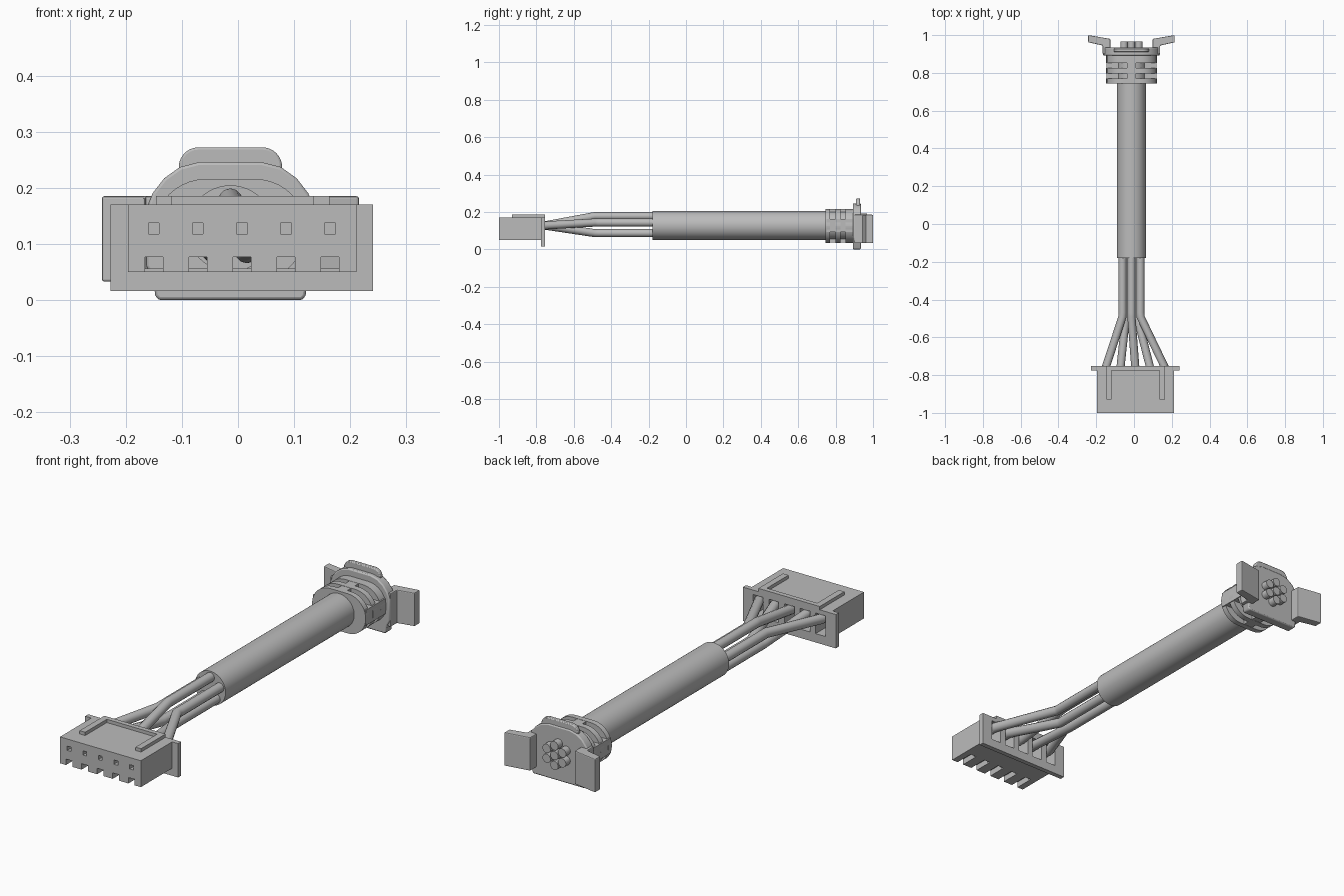
import bpy, bmesh, math
from mathutils import Vector

if bpy.data.objects.get("Cube"):
    bpy.data.objects.remove(bpy.data.objects["Cube"])

grey = bpy.data.materials.new("plain_grey")
grey.use_nodes = True
colour = (0.5, 0.5, 0.5, 1)
grey.diffuse_color = colour
grey.node_tree.nodes["Principled BSDF"].inputs["Base Color"].default_value = colour

CX, CZ = -0.0135, 0.1275      # cable axis
PITCH = 0.0785
SLOTS = [0.007 + PITCH * i for i in range(-2, 3)]


def finish(name, bm, smooth=False):
    bmesh.ops.recalc_face_normals(bm, faces=bm.faces)
    mesh = bpy.data.meshes.new(name)
    bm.to_mesh(mesh)
    bm.free()
    ob = bpy.data.objects.new(name, mesh)
    bpy.context.collection.objects.link(ob)
    mesh.materials.append(grey)
    if smooth:
        activate(ob)
        bpy.ops.object.shade_smooth_by_angle(angle=math.radians(35))
    return ob


def activate(ob):
    bpy.ops.object.select_all(action='DESELECT')
    ob.select_set(True)
    bpy.context.view_layer.objects.active = ob


def add_box(bm, x, y, z):
    """Box from three (low, high) ranges."""
    verts = bmesh.ops.create_cube(bm, size=1)["verts"]
    for v in verts:
        for axis, (lo, hi) in enumerate((x, y, z)):
            v.co[axis] = lo + (v.co[axis] + 0.5) * (hi - lo)


def add_prism(bm, points, low, high, axis):
    """Outline extruded along y (points are x, z) or along z (points are x, y)."""
    def place(p, d):
        return (p[0], d, p[1]) if axis == "y" else (p[0], p[1], d)
    face = bm.faces.new([bm.verts.new(place(p, low)) for p in points])
    ext = bmesh.ops.extrude_face_region(bm, geom=[face])["geom"]
    step = Vector(place((0, 0), high - low))
    bmesh.ops.translate(bm, vec=step, verts=[v for v in ext if isinstance(v, bmesh.types.BMVert)])


def rounded(half_w, z0, z1, radius, steps=10):
    """Rounded rectangle outline about the cable axis."""
    out = []
    for k, (sx, z) in enumerate(((1, z1 - radius), (-1, z1 - radius), (-1, z0 + radius), (1, z0 + radius))):
        for i in range(steps + 1):
            a = math.pi / 2 * (k + i / steps)
            out.append((CX + sx * (half_w - radius) + radius * math.cos(a), z + radius * math.sin(a)))
    return out


def circle(radius, x=CX, z=CZ, sides=32):
    return [(x + radius * math.cos(math.tau * i / sides), z + radius * math.sin(math.tau * i / sides))
            for i in range(sides)]


def bevel(ob, width):
    mod = ob.modifiers.new("soft_edges", 'BEVEL')
    mod.width, mod.segments, mod.limit_method = width, 2, 'ANGLE'
    activate(ob)
    bpy.ops.object.modifier_apply(modifier=mod.name)


def cut(ob, boxes):
    bm = bmesh.new()
    for b in boxes:
        add_box(bm, *b)
    cutter = finish("cutter", bm)
    mod = ob.modifiers.new("cut", 'BOOLEAN')
    mod.operation, mod.solver, mod.object = 'DIFFERENCE', 'EXACT', cutter
    activate(ob)
    bpy.ops.object.modifier_apply(modifier=mod.name)
    bpy.data.objects.remove(cutter)


# Plug housing: a block and rear flange, cut for contacts and wire cavities
bm = bmesh.new()
add_box(bm, (-0.196, 0.211), (-1, -0.76), (0.05, 0.17))
housing = finish("plug_housing", bm)
bm = bmesh.new()
add_box(bm, (-0.227, 0.241), (-0.775, -0.753), (0.016, 0.17))
flange = finish("plug_flange", bm)

cavities = [((x - 0.025, x + 0.025), (-0.925, -0.7), (0.056, 0.15)) for x in SLOTS]
notches = [((x - 0.016, x + 0.016), (-1.1, -0.91), (0.03, 0.077)) for x in SLOTS]
pinholes = [((x - 0.0095, x + 0.0095), (-1.1, -0.94), (0.118, 0.1375)) for x in SLOTS]
for boxes in (cavities, notches, pinholes):
    cut(housing, boxes)
cut(flange, cavities)

# Raised U-shaped ridge on top of the plug
bm = bmesh.new()
for x in (-0.146, 0.135):
    add_box(bm, (x, x + 0.028), (-0.93, -0.753), (0.165, 0.185))
add_box(bm, (-0.119, 0.136), (-0.775, -0.753), (0.165, 0.185))
finish("plug_ridge", bm)

# Five wires fan out from the sheath to the plug
starts = [162, 234, 90, 306, 18]
for i, (angle, x) in enumerate(zip(starts, SLOTS)):
    a = math.radians(angle)
    sx, sz = CX + 0.05 * math.cos(a), CZ + 0.05 * math.sin(a)
    path = [(sx, -0.1, sz), (sx, -0.47, sz), (sx, -0.49, sz), (x, -0.76, CZ), (x, -0.9, CZ)]
    curve = bpy.data.curves.new("wire", 'CURVE')
    curve.dimensions = '3D'
    curve.bevel_depth, curve.bevel_resolution, curve.use_fill_caps = 0.0215, 4, True
    line = curve.splines.new('POLY')
    line.points.add(len(path) - 1)
    for p, co in zip(line.points, path):
        p.co = (*co, 1)
    wire = bpy.data.objects.new(f"wire_{i + 1}", curve)
    bpy.context.collection.objects.link(wire)
    curve.materials.append(grey)
    activate(wire)
    bpy.ops.object.convert(target='MESH')
    bpy.ops.object.shade_smooth_by_angle(angle=math.radians(40))

# Cable sheath
bm = bmesh.new()
add_prism(bm, circle(0.077, sides=48), -0.18, 0.9, "y")
finish("cable_sheath", bm, True)

# Strain relief: three oval collars joined by ribs
bm = bmesh.new()
for y0, y1 in ((0.745, 0.77), (0.798, 0.825), (0.853, 0.9)):
    add_prism(bm, rounded(0.135, 0.035, 0.2155, 0.09), y0, y1, "y")
finish("strain_relief_collars", bm, True)
bm = bmesh.new()
add_box(bm, (CX - 0.023, CX + 0.023), (0.75, 0.89), (0.036, 0.2145))
add_box(bm, (CX - 0.133, CX + 0.133), (0.75, 0.89), (CZ - 0.035, CZ + 0.035))
finish("strain_relief_ribs", bm)

# End plate with a domed top
right = [(0.128, 0), (0.134, 0.008), (0.138, 0.04), (0.15, 0.06), (0.15, 0.16),
         (0.139, 0.19), (0.118, 0.217), (0.09, 0.237), (0.055, 0.246)]
outline = [(CX + x, z) for x, z in right] + [(CX - x, z) for x, z in reversed(right)]
bm = bmesh.new()
add_prism(bm, outline, 0.892, 0.935, "y")
bevel(finish("end_plate", bm, True), 0.005)

# Rounded tab rising above the end plate
bm = bmesh.new()
add_prism(bm, rounded(0.092, 0.14, 0.272, 0.035), 0.91, 0.93, "y")
bevel(finish("top_tab", bm, True), 0.004)

# Angled side wings
wing = [(0.229, 1), (0.229, 0.962), (0.152, 0.945), (0.152, 0.9), (0.112, 0.9), (0.112, 0.98)]
for name, s in (("left_wing", 1), ("right_wing", -1)):
    bm = bmesh.new()
    add_prism(bm, [(CX + s * x, y) for x, y in wing], 0.033, 0.185, "z")
    bevel(finish(name, bm), 0.004)

# Contact pins: six around one
bm = bmesh.new()
centres = [(CX, CZ)] + [(CX + 0.045 * math.cos(math.radians(a)), CZ + 0.045 * math.sin(math.radians(a)))
                        for a in range(30, 390, 60)]
for x, z in centres:
    add_prism(bm, circle(0.02, x, z, 20), 0.92, 0.967, "y")
finish("contact_pins", bm, True)
